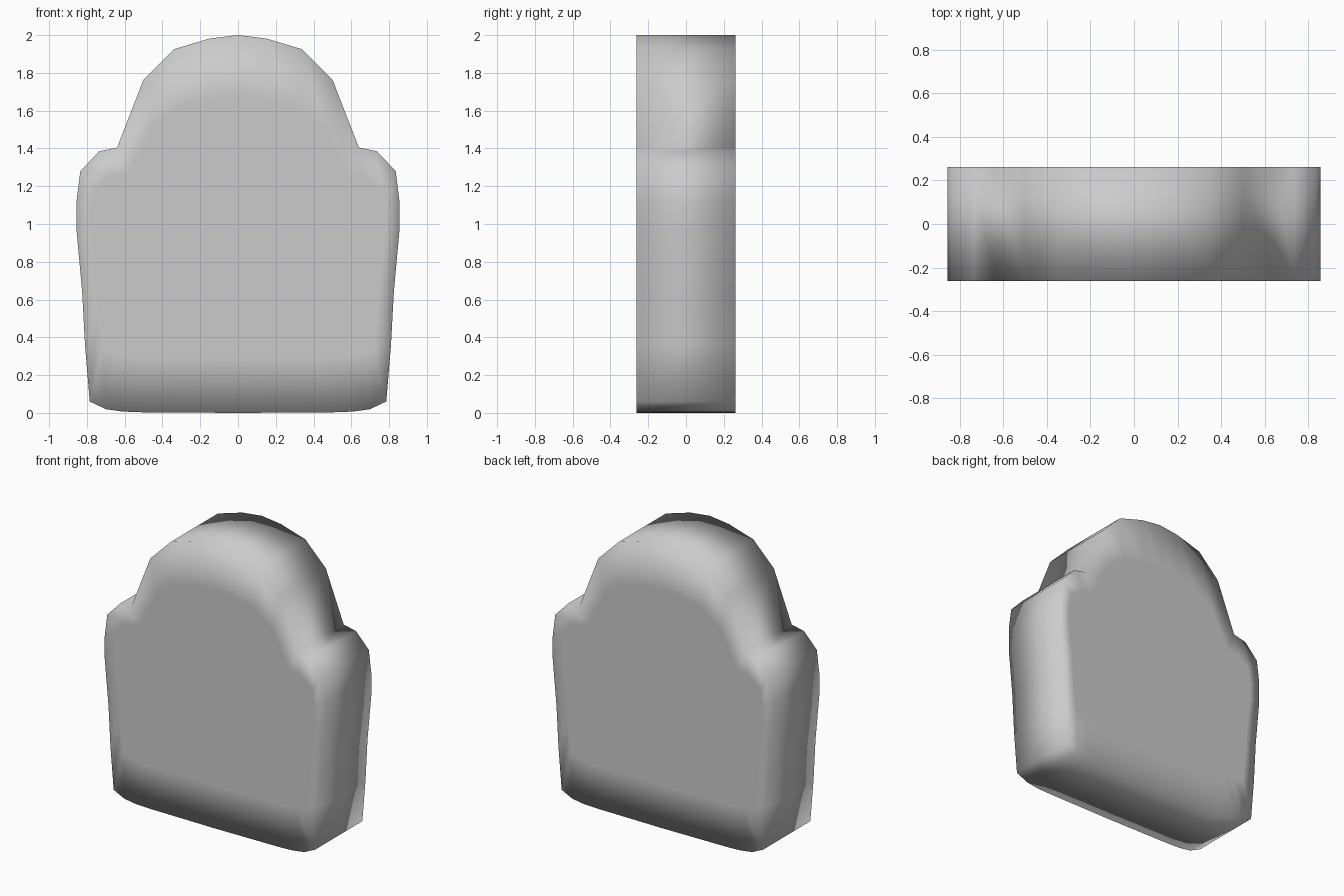
import bpy
import bmesh

if "Cube" in bpy.data.objects:
    bpy.data.objects.remove(bpy.data.objects["Cube"])

HALF_DEPTH = 0.262

# Right half of the outline, bottom centre to top centre (x, z)
half = [(0.0, 0.0), (0.5, 0.003), (0.61, 0.007), (0.70, 0.02), (0.785, 0.06),
        (0.81, 0.36), (0.825, 0.64), (0.855, 0.97), (0.855, 1.12), (0.835, 1.28),
        (0.735, 1.385), (0.64, 1.405), (0.5, 1.765), (0.34, 1.925),
        (0.15, 1.982), (0.0, 2.0)]
outline = half + [(-x, z) for x, z in half[-2:0:-1]]
# Flat middle of each face, pulled in from the rim
inner = [(x * 0.91, 0.3 + z * 0.69) for x, z in outline]

bm = bmesh.new()


def ring(points, y):
    return [bm.verts.new((x, y, z)) for x, z in points]


def bridge(a, b):
    n = len(a)
    for i in range(n):
        j = (i + 1) % n
        bm.faces.new((a[i], a[j], b[j], b[i]))


# Front panel, side wall and back panel as connected rings
rings = [ring(inner, -HALF_DEPTH), ring(outline, -HALF_DEPTH),
         ring(outline, HALF_DEPTH), ring(inner, HALF_DEPTH)]
for a, b in zip(rings, rings[1:]):
    bridge(a, b)
bm.faces.new(rings[0])
bm.faces.new(rings[-1])
bmesh.ops.recalc_face_normals(bm, faces=bm.faces)

# The whole slab is softly shaded, including over its rim
for f in bm.faces:
    f.smooth = True

mesh = bpy.data.meshes.new("shouldered_slab")
bm.to_mesh(mesh)
bm.free()
slab = bpy.data.objects.new("shouldered_slab", mesh)
bpy.context.collection.objects.link(slab)
